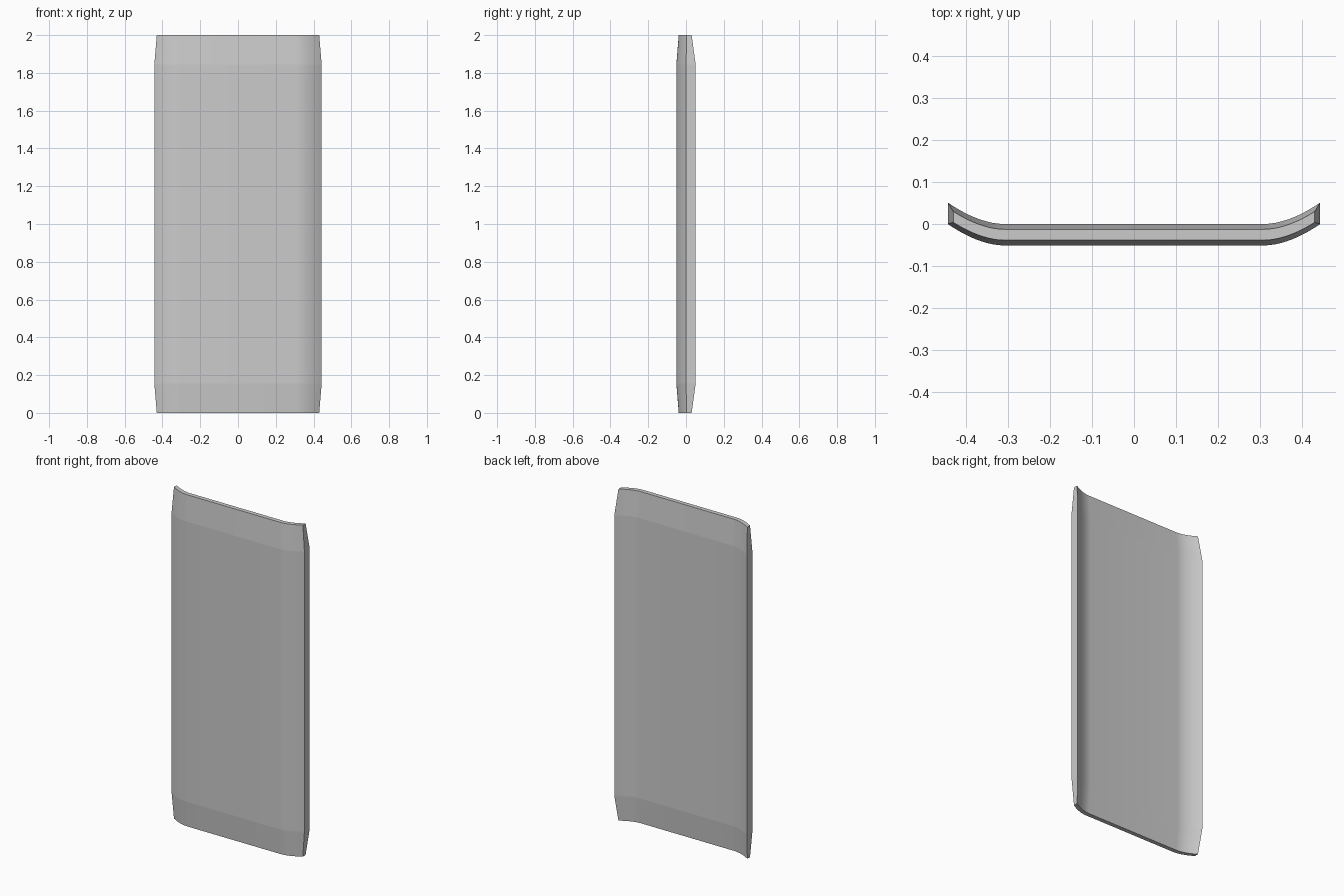
import bpy, bmesh

if "Cube" in bpy.data.objects:
    bpy.data.objects.remove(bpy.data.objects["Cube"])

FLAT, HALF, N = 0.31, 0.443, 10     # flat half width, full half width, curve steps


def bend(x):
    """0 on the flat middle, rising to 1 at the curled side edge."""
    return (max(0.0, abs(x) - FLAT) / (HALF - FLAT)) ** 1.8


def section(bm, z, inset_x, inset_y):
    """Curled cross-section at height z, as front and back rows of vertices."""
    w = HALF - inset_x
    right = [FLAT + (w - FLAT) * i / N for i in range(N + 1)]
    xs = [-x for x in reversed(right)] + right
    front = [bm.verts.new((x, -0.051 + 0.051 * bend(x) + inset_y, z)) for x in xs]
    back = [bm.verts.new((x, 0.051 * bend(x) - inset_y, z)) for x in xs]
    return front, back


bm = bmesh.new()
# Four sections: tapered bottom, straight body, tapered top
rows = [section(bm, z, ix, iy) for z, ix, iy in
        ((0, 0.013, 0.0125), (0.155, 0, 0), (1.845, 0, 0), (2, 0.013, 0.0125))]

# Outer skin
for (f0, b0), (f1, b1) in zip(rows, rows[1:]):
    loop0, loop1 = f0 + b0[::-1], f1 + b1[::-1]
    n = len(loop0)
    for i in range(n):
        j = (i + 1) % n
        bm.faces.new((loop0[i], loop0[j], loop1[j], loop1[i]))

# Top and bottom caps
for f, b in (rows[0], rows[-1]):
    for i in range(len(f) - 1):
        bm.faces.new((f[i], f[i + 1], b[i + 1], b[i]))
bmesh.ops.recalc_face_normals(bm, faces=bm.faces)

# Smooth curl, with crisp taper lines and corners
for face in bm.faces:
    face.smooth = True
for e in bm.edges:
    level = abs(e.verts[0].co.z - e.verts[1].co.z) < 1e-5
    if level or e.calc_face_angle(0) > 0.5:
        e.smooth = False

mesh = bpy.data.meshes.new("curved_panel")
bm.to_mesh(mesh)
bm.free()
panel = bpy.data.objects.new("curved_panel", mesh)
bpy.context.collection.objects.link(panel)
